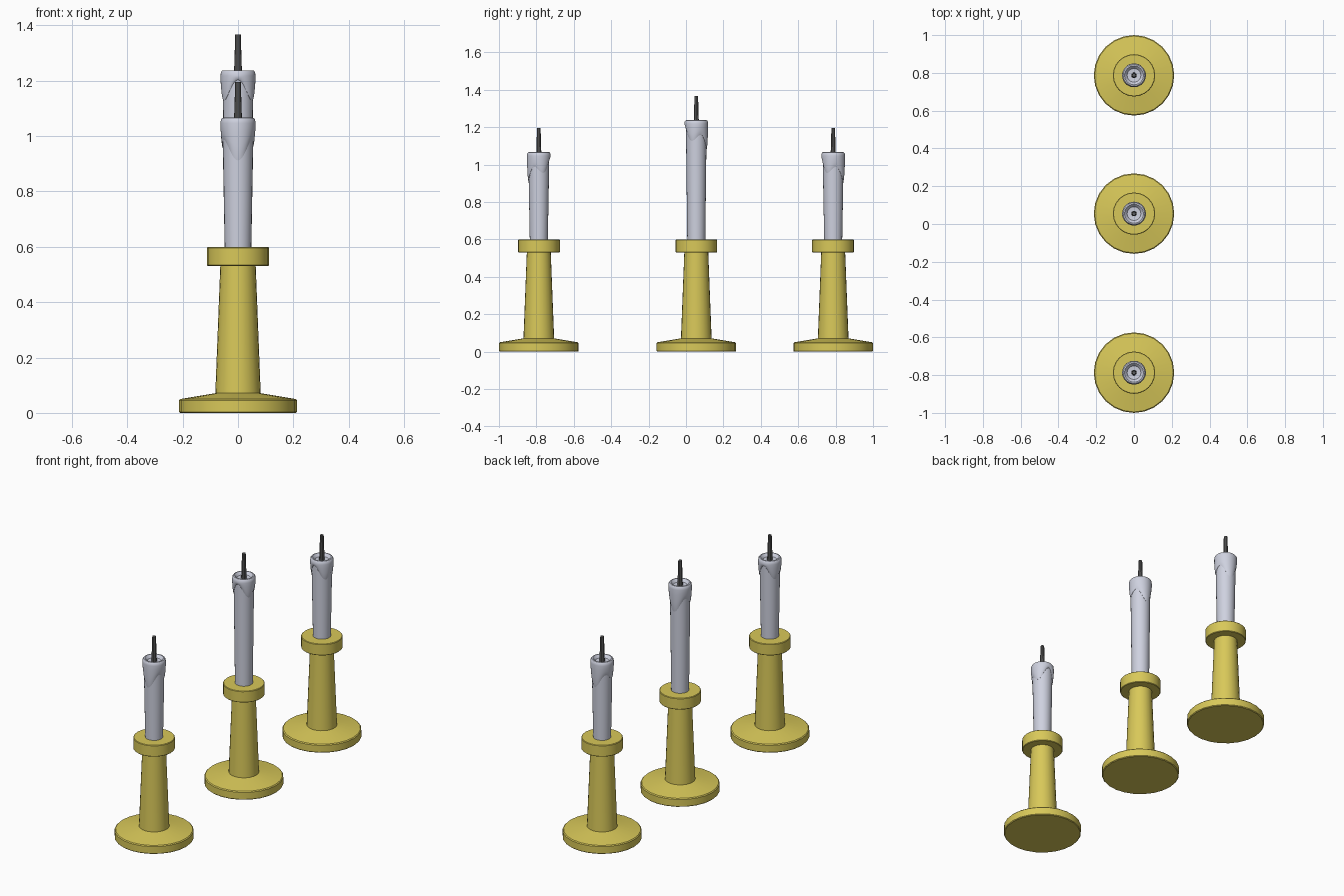
import bpy, bmesh, math

if "Cube" in bpy.data.objects:
    bpy.data.objects.remove(bpy.data.objects["Cube"])

def material(name, rgb):
    m = bpy.data.materials.new(name)
    m.diffuse_color = (*rgb, 1)
    m.use_nodes = True
    m.node_tree.nodes["Principled BSDF"].inputs["Base Color"].default_value = m.diffuse_color
    return m

BRASS = material("brass yellow", (0.69, 0.58, 0.10))
WAX = material("pale wax", (0.62, 0.64, 0.74))
WICK = material("wick grey", (0.12, 0.12, 0.12))


def lathe(name, rings, mat, loc, sides):
    """Spin rings of (radius, height); height may be a function of the angle."""
    bm = bmesh.new()
    rows = []
    for r, h in rings:
        if r == 0:
            rows.append([bm.verts.new((0, 0, h))] * sides)
            continue
        row = []
        for i in range(sides):
            a = 2 * math.pi * i / sides
            row.append(bm.verts.new((r * math.cos(a), r * math.sin(a),
                                     h(a) if callable(h) else h)))
        rows.append(row)
    for lo, hi in zip(rows, rows[1:]):
        for i in range(sides):
            j = (i + 1) % sides
            bm.faces.new(dict.fromkeys((lo[i], lo[j], hi[j], hi[i])))
    mesh = bpy.data.meshes.new(name)
    bm.to_mesh(mesh)
    bm.free()
    mesh.materials.append(mat)
    ob = bpy.data.objects.new(name, mesh)
    ob.location = loc
    bpy.context.collection.objects.link(ob)
    bpy.context.view_layer.objects.active = ob
    ob.select_set(True)
    bpy.ops.object.shade_smooth_by_angle(angle=math.radians(35))
    ob.select_set(False)
    return ob


def candlestick(label, y, top, drip_angle):
    loc = (0, y, 0)
    # turned holder: foot, tapering stem, cup
    lathe(label + "_holder", [
        (0, 0), (0.209, 0), (0.213, 0.004), (0.213, 0.045), (0.208, 0.050),
        (0.082, 0.071), (0.064, 0.531), (0.109, 0.531), (0.112, 0.534),
        (0.112, 0.596), (0.109, 0.599), (0, 0.599)], BRASS, loc, 24)

    # candle body
    lathe(label + "_candle", [
        (0, 0.59), (0.048, 0.59), (0.054, top - 0.15), (0.056, top - 0.03),
        (0, top - 0.03)], WAX, loc, 24)

    # melted skirt: one long run and two shorter ones
    def edge(a):
        p = a - drip_angle
        return top - 0.095 - 0.03 * math.cos(p) - 0.03 * math.cos(3 * p)

    def between(t):
        return lambda a: edge(a) * (1 - t) + (top - 0.02) * t

    lathe(label + "_melted_wax", [
        (0.050, between(0.02)), (0.056, edge), (0.0585, between(0.12)),
        (0.061, between(0.4)), (0.063, between(0.75)), (0.063, top - 0.02),
        (0.062, top - 0.008), (0.057, top - 0.001), (0.050, top),
        (0.044, top - 0.006), (0.036, top - 0.016), (0, top - 0.02)],
        WAX, loc, 48)

    # wick
    lathe(label + "_wick", [
        (0, top - 0.03), (0.015, top - 0.03), (0.010, top + 0.129),
        (0, top + 0.129)], WICK, loc, 10)


candlestick("front", -0.787, 1.067, math.radians(-90))
candlestick("middle", 0.055, 1.238, math.radians(90))
candlestick("back", 0.787, 1.067, math.radians(80))
